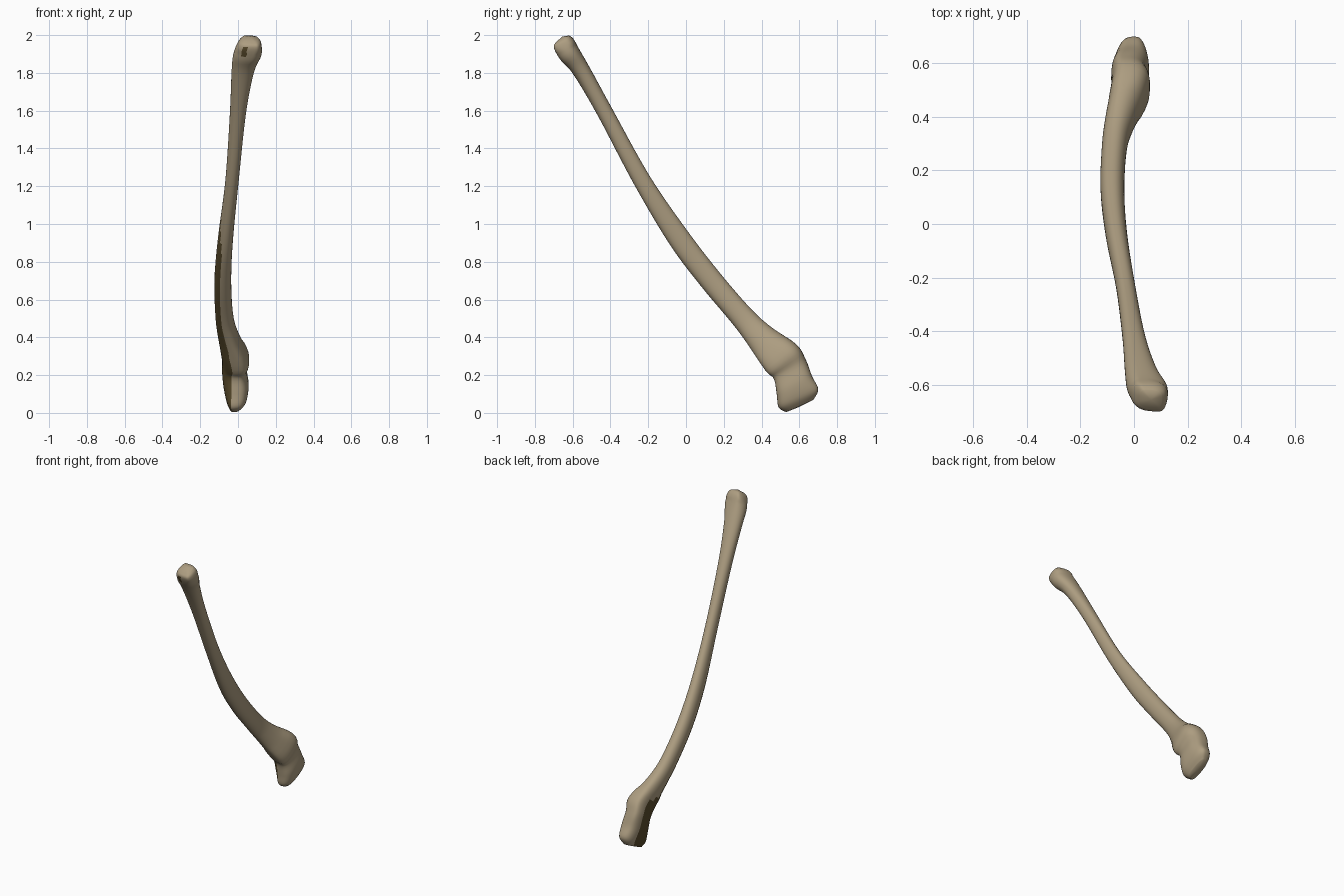
import bpy, bmesh, math
from mathutils import Vector

if "Cube" in bpy.data.objects:
    bpy.data.objects.remove(bpy.data.objects["Cube"])

# Cross-sections along the bone: lower edge (y, z), upper edge (y, z), x min, x max, x skew
SECTIONS = [
    (-0.685, 1.965, -0.62, 1.998, 0.022, 0.105, 0.02),
    (-0.70, 1.935, -0.596, 1.98, 0.0, 0.122, 0.03),
    (-0.664, 1.868, -0.565, 1.925, -0.025, 0.124, 0.02),
    (-0.595, 1.79, -0.505, 1.82, -0.034, 0.085, 0),
    (-0.465, 1.57, -0.385, 1.60, -0.043, 0.042, 0),
    (-0.275, 1.21, -0.19, 1.25, -0.067, 0.004, 0),
    (-0.085, 0.89, 0.01, 0.96, -0.106, -0.026, 0),
    (0.08, 0.67, 0.18, 0.74, -0.125, -0.036, 0),
    (0.235, 0.485, 0.34, 0.555, -0.120, -0.026, 0),
    (0.315, 0.38, 0.45, 0.455, -0.108, 0.002, 0.005),
    (0.42, 0.225, 0.585, 0.362, -0.085, 0.058, 0.02),
    (0.465, 0.18, 0.635, 0.28, -0.085, 0.046, 0.02),
    (0.48, 0.10, 0.667, 0.195, -0.077, 0.056, 0.005),
    (0.49, 0.03, 0.70, 0.125, -0.062, 0.045, -0.01),
    (0.53, 0.004, 0.675, 0.07, -0.045, 0.015, -0.01),
]
SIDES, STEPS = 40, 5


def catmull(a, b, c, d, t):
    return 0.5 * (2*b + (c - a)*t + (2*a - 5*b + 4*c - d)*t*t + (3*b - a - 3*c + d)*t**3)


def smooth_sections():
    n = len(SECTIONS)
    for i in range(n - 1):
        ids = [max(i - 1, 0), i, i + 1, min(i + 2, n - 1)]
        for s in range(STEPS):
            yield [catmull(*v, s / STEPS) for v in zip(*(SECTIONS[k] for k in ids))]
    yield SECTIONS[-1]


def power(v, e):
    return math.copysign(abs(v) ** e, v)


def is_dark(angle, z):
    """Dark strip on the left underside, widening over the flared end, plus a fleck on the head."""
    if z > 1.0:
        return 1.885 < z < 1.94 and 236 < angle < 248
    if z < 0.33:
        return 160 < angle < 252
    return 198 < angle < min(252, 205 + (1.0 - z) * 300)


# Long bone: loft of rounded sections
bm = bmesh.new()
rings = []
for ly, lz, uy, uz, x0, x1, skew in smooth_sections():
    low, up = Vector((0, ly, lz)), Vector((0, uy, uz))
    mid, half = (low + up) / 2, (up - low) / 2
    e = 0.75 if mid.y > 0.45 or mid.z > 1.93 else 0.92    # boxier at both ends
    ring = []
    for k in range(SIDES):
        a = 2 * math.pi * k / SIDES
        c, s = power(math.cos(a), e), power(math.sin(a), e)
        p = mid + half * s
        p.x = (x0 + x1) / 2 + (x1 - x0) / 2 * c - skew * s * (1 - abs(c))
        ring.append(bm.verts.new(p))
    rings.append(ring)
for r0, r1 in zip(rings, rings[1:]):
    for k in range(SIDES):
        j = (k + 1) % SIDES
        f = bm.faces.new((r0[k], r0[j], r1[j], r1[k]))
        f.material_index = int(is_dark((k + 0.5) * 360 / SIDES, f.calc_center_median().z))

# Softly domed end caps
for ring, bulge in ((rings[0], Vector((0, -0.004, 0.01))), (rings[-1], Vector((0, 0.0, -0.004)))):
    tip = bm.verts.new(sum((v.co for v in ring), Vector()) / SIDES + bulge)
    for k in range(SIDES):
        bm.faces.new((ring[k], ring[(k + 1) % SIDES], tip))
bmesh.ops.recalc_face_normals(bm, faces=bm.faces)

mesh = bpy.data.meshes.new("long_bone")
bm.to_mesh(mesh)
bm.free()
bone = bpy.data.objects.new("long_bone", mesh)
bpy.context.collection.objects.link(bone)
for name, colour in (("bone_tan", (0.42, 0.34, 0.22, 1)), ("dark_brown", (0.10, 0.07, 0.025, 1))):
    mat = bpy.data.materials.new(name)
    mat.diffuse_color = colour
    mat.use_nodes = True
    mat.node_tree.nodes["Principled BSDF"].inputs["Base Color"].default_value = mat.diffuse_color
    mesh.materials.append(mat)

bpy.context.view_layer.objects.active = bone
bone.select_set(True)
bpy.ops.object.shade_smooth_by_angle(angle=math.radians(45))
